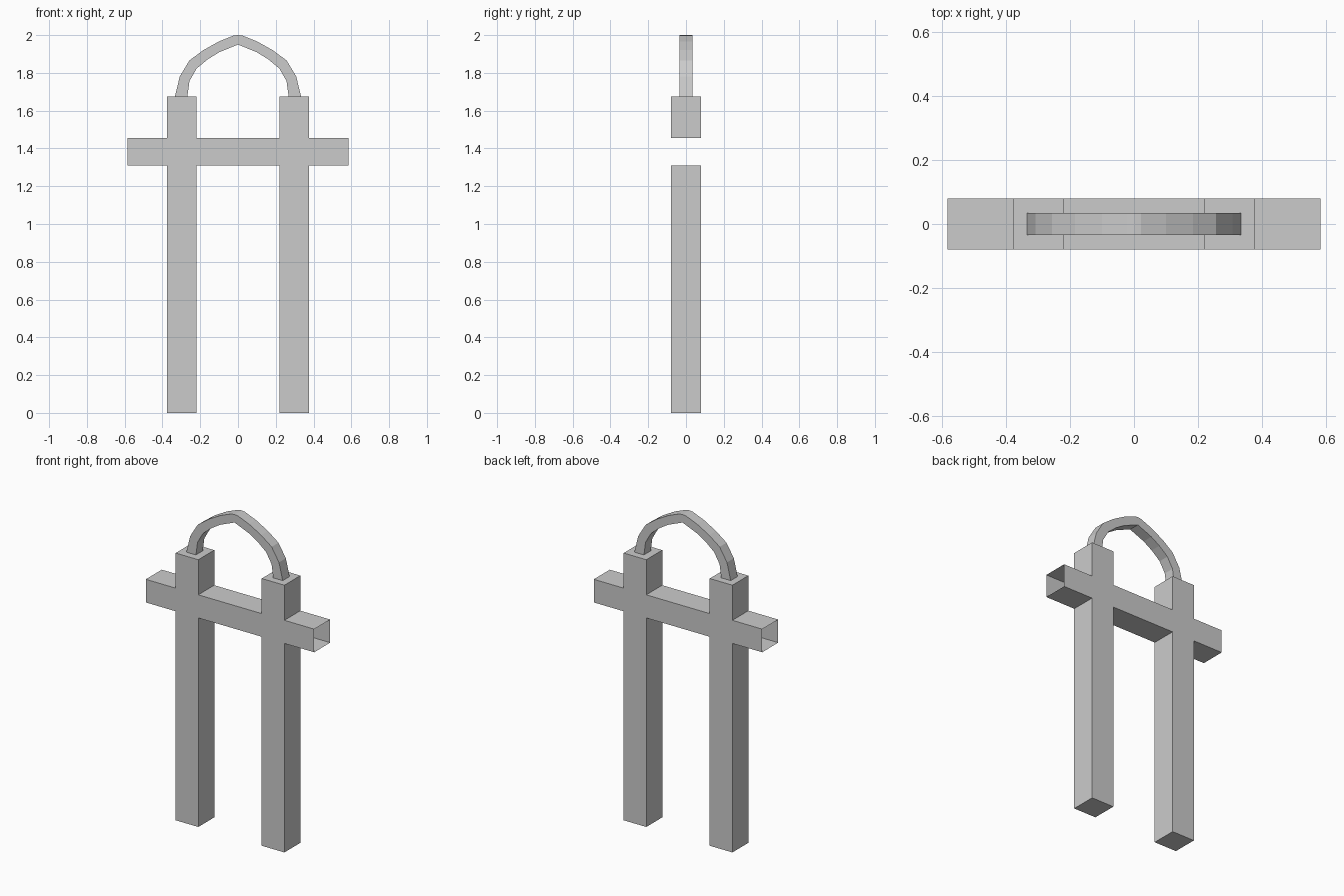
import bpy

if "Cube" in bpy.data.objects:
    bpy.data.objects.remove(bpy.data.objects["Cube"])


def symmetric_slab(name, half, depth, is_open):
    """Mirror a right-half (x, z) outline, extrude it along y, and
    leave out the side walls for which is_open(p, q) is true."""
    outline = half + [(-x, z) for x, z in reversed(half) if x > 0]
    n = len(outline)
    verts = [(x, y, z) for y in (-depth, depth) for x, z in outline]
    faces = [list(range(n)), list(range(2 * n - 1, n - 1, -1))]
    for i in range(n):
        j = (i + 1) % n
        if not is_open(outline[i], outline[j]):
            faces.append([j, i, i + n, j + n])
    mesh = bpy.data.meshes.new(name)
    mesh.from_pydata(verts, [], faces)
    mesh.update()
    obj = bpy.data.objects.new(name, mesh)
    bpy.context.collection.objects.link(obj)
    return obj


IN, OUT, END = 0.22, 0.377, 0.584       # post inner/outer side, beam end
LOW, HIGH, TOP = 1.31, 1.455, 1.675     # beam underside/top, post top

# Two posts and crossbeam as one shell, beam ends left open
frame_half = [(IN, LOW), (IN, 0), (OUT, 0), (OUT, LOW), (END, LOW),
              (END, HIGH), (OUT, HIGH), (OUT, TOP), (IN, TOP), (IN, HIGH)]
symmetric_slab("posts_and_crossbeam", frame_half, 0.079,
               lambda p, q: abs(p[0]) == END and p[0] == q[0])

# Faceted arch joining the post tops, open where it meets them
inner = [(0, 1.95), (0.1, 1.909), (0.16, 1.872), (0.219, 1.823),
         (0.257, 1.757), (0.268, TOP)]
outer = [(0.334, TOP), (0.308, 1.782), (0.257, 1.866),
         (0.184, 1.92), (0.1, 1.967), (0.022, 1.998), (0, 2.0)]
symmetric_slab("top_arch", inner + outer, 0.034,
               lambda p, q: p[1] == TOP and q[1] == TOP)
